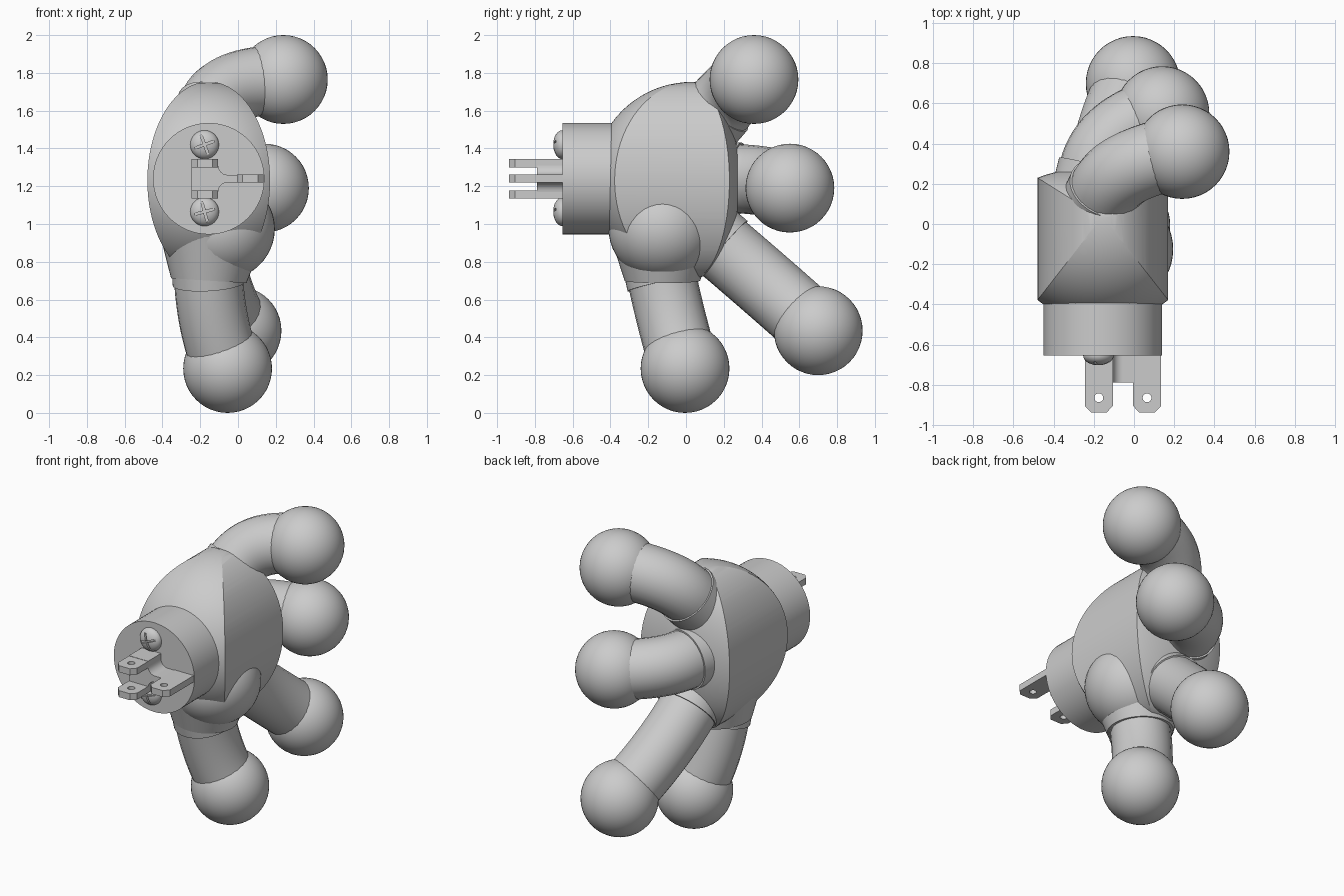
import bpy, bmesh, math
from mathutils import Vector, Matrix

if "Cube" in bpy.data.objects:
    bpy.data.objects.remove(bpy.data.objects["Cube"])

grey = bpy.data.materials.new("plain_grey")
grey.use_nodes = True
grey.diffuse_color = (0.6, 0.6, 0.6, 1)
grey.node_tree.nodes["Principled BSDF"].inputs["Base Color"].default_value = (0.6, 0.6, 0.6, 1)


def finish(ob, angle=35):
    """Give the part its colour and smooth it, keeping sharp edges."""
    ob.data.materials.clear()
    ob.data.materials.append(grey)
    bpy.ops.object.select_all(action='DESELECT')
    bpy.context.view_layer.objects.active = ob
    ob.select_set(True)
    bpy.ops.object.shade_smooth_by_angle(angle=math.radians(angle))
    return ob


def add_mesh(name, bm):
    bmesh.ops.recalc_face_normals(bm, faces=bm.faces)
    me = bpy.data.meshes.new(name)
    bm.to_mesh(me)
    bm.free()
    ob = bpy.data.objects.new(name, me)
    bpy.context.collection.objects.link(ob)
    return ob


def ball(name, centre, size, segs=48):
    bm = bmesh.new()
    bmesh.ops.create_uvsphere(bm, u_segments=segs, v_segments=segs // 2, radius=1)
    bmesh.ops.scale(bm, vec=size, verts=bm.verts)
    bmesh.ops.translate(bm, vec=centre, verts=bm.verts)
    return add_mesh(name, bm)


def rod(name, a, b, r1, r2, segs=48):
    """Cylinder or cone from point a to point b."""
    a, b = Vector(a), Vector(b)
    turn = (b - a).to_track_quat('Z', 'Y').to_matrix().to_4x4()
    bm = bmesh.new()
    bmesh.ops.create_cone(bm, cap_ends=True, segments=segs, radius1=r1, radius2=r2,
                          depth=(b - a).length, matrix=Matrix.Translation((a + b) / 2) @ turn)
    return add_mesh(name, bm)


def extrude(name, outline, move, place=lambda u, v: (u, v, 0)):
    bm = bmesh.new()
    face = bm.faces.new([bm.verts.new(place(u, v)) for u, v in outline])
    up = bmesh.ops.extrude_face_region(bm, geom=[face])["geom"]
    bmesh.ops.translate(bm, vec=move, verts=[v for v in up if isinstance(v, bmesh.types.BMVert)])
    return add_mesh(name, bm)


def cut(ob, cutter, mode='DIFFERENCE'):
    """Apply a boolean, then discard the cutter."""
    mod = ob.modifiers.new("cut", 'BOOLEAN')
    mod.operation, mod.object, mod.solver = mode, cutter, 'EXACT'
    cutter.hide_render = True
    bpy.context.view_layer.update()
    me = bpy.data.meshes.new_from_object(ob.evaluated_get(bpy.context.evaluated_depsgraph_get()))
    ob.modifiers.clear()
    ob.data = me
    bpy.data.objects.remove(cutter)


# Palm: round front, shallow back, trimmed by an elliptical tube
MID, R = Vector((-0.155, 0.03, 1.23)), 0.522
palm = ball("palm", (0, 0, 0), (R, R, R), 80)
for v in palm.data.vertices:
    if v.co.y > 0:
        v.co.y *= 0.49
palm.data.transform(Matrix.Translation(MID))
trim = rod("palm_trim", MID - Vector((0, 1, 0)), MID + Vector((0, 1, 0)), 1, 1, 96)
trim.data.transform(Matrix.Translation(MID) @ Matrix.Diagonal((0.325, 1, R + 0.002, 1))
                    @ Matrix.Translation(-MID))
cut(palm, trim, 'INTERSECT')
finish(palm, 20)

# Rounded thumb base and its taper
finish(ball("thumb_base", (-0.09, -0.125, 0.975), (0.285, 0.285, 0.275)))
finish(rod("thumb_taper", (-0.14, -0.125, 0.93), (-0.155, -0.125, 0.7), 0.275, 0.2))

# Fingers: base, bend point, tip centre
fingers = {
    "thumb": ((-0.155, -0.125, 0.7), (-0.14, -0.07, 0.45), (-0.055, -0.005, 0.235)),
    "lower_finger": ((-0.155, 0.19, 0.88), (-0.13, 0.46, 0.65), (-0.005, 0.7, 0.435)),
    "middle_finger": ((-0.19, 0.27, 1.24), (-0.14, 0.47, 1.23), (0.14, 0.55, 1.19)),
    "upper_finger": ((-0.14, 0.17, 1.61), (-0.08, 0.3, 1.76), (0.24, 0.36, 1.765)),
}
for name, (base, bend, tip) in fingers.items():
    base, bend, tip = Vector(base), Vector(bend), Vector(tip)
    aim = (bend - base).normalized()
    finish(rod(name + "_collar", base - aim * 0.1, base + aim * 0.015, 0.192, 0.192))
    cu = bpy.data.curves.new(name, 'CURVE')
    cu.dimensions = '3D'
    cu.bevel_depth, cu.bevel_resolution = 0.183, 10
    cu.use_fill_caps, cu.resolution_u = True, 16
    sp = cu.splines.new('BEZIER')
    sp.bezier_points.add(1)
    for p, co in zip(sp.bezier_points, (base, tip)):
        p.handle_left_type = p.handle_right_type = 'FREE'
        p.co = co
        p.handle_left = p.handle_right = co.lerp(bend, 2 / 3)
    tube = bpy.data.objects.new(name, cu)
    bpy.context.collection.objects.link(tube)
    bpy.ops.object.select_all(action='DESELECT')
    bpy.context.view_layer.objects.active = tube
    tube.select_set(True)
    bpy.ops.object.convert(target='MESH')
    finish(bpy.context.view_layer.objects.active)
    finish(ball(name + "_tip", tip, (0.235, 0.235, 0.235)))

# Wrist
finish(rod("wrist", (-0.155, -0.655, 1.24), (-0.155, -0.3, 1.24), 0.295, 0.295, 64))

# Connector block: T shape with filleted inner corners
FACE = -0.655
top = [(-0.245, 1.345), (-0.105, 1.345), (-0.105, 1.30)]
for i in range(7):
    t = math.pi / 2 * i / 6
    top.append((-0.055 - 0.05 * math.cos(t), 1.31 - 0.05 * math.sin(t)))
top.append((0.135, 1.26))
outline = top + [(x, 2.48 - z) for x, z in reversed(top)]
finish(extrude("connector_block", outline, (0, 0.14, 0), lambda u, v: (u, -0.79, v)), 20)

# Prongs with clipped corners and a hole
for name, x, z in (("upper_prong", -0.175, 1.30), ("lower_prong", -0.175, 1.135),
                   ("side_prong", 0.065, 1.22)):
    half = [(0.07, FACE + 0.02), (0.07, -0.905), (0.04, -0.937)]
    shape = half + [(-u, v) for u, v in reversed(half)]
    prong = extrude(name, shape, (0, 0, 0.043), lambda u, v: (x + u, v, z))
    cut(prong, rod("hole", (x, -0.865, z - 0.1), (x, -0.865, z + 0.1), 0.022, 0.022, 20))
    finish(prong)

# Domed screws with crossed slots
for name, z, tilt in (("upper_screw", 1.42, 20), ("lower_screw", 1.065, 15)):
    screw = ball(name, (-0.177, FACE, z), (0.076, 0.048, 0.076), 32)
    for turn in (tilt, tilt + 90):
        a = math.radians(turn)
        d, n = Vector((math.cos(a), 0, math.sin(a))), Vector((-math.sin(a), 0, math.cos(a)))
        mid = Vector((-0.177, -0.75, z))
        pts = [mid + d * i * 0.055 + n * j * 0.006 for i, j in ((1, 1), (-1, 1), (-1, -1), (1, -1))]
        cut(screw, extrude("slot", [(p.x, p.z) for p in pts], (0, 0.067, 0),
                           lambda u, v: (u, -0.75, v)))
    finish(screw)
